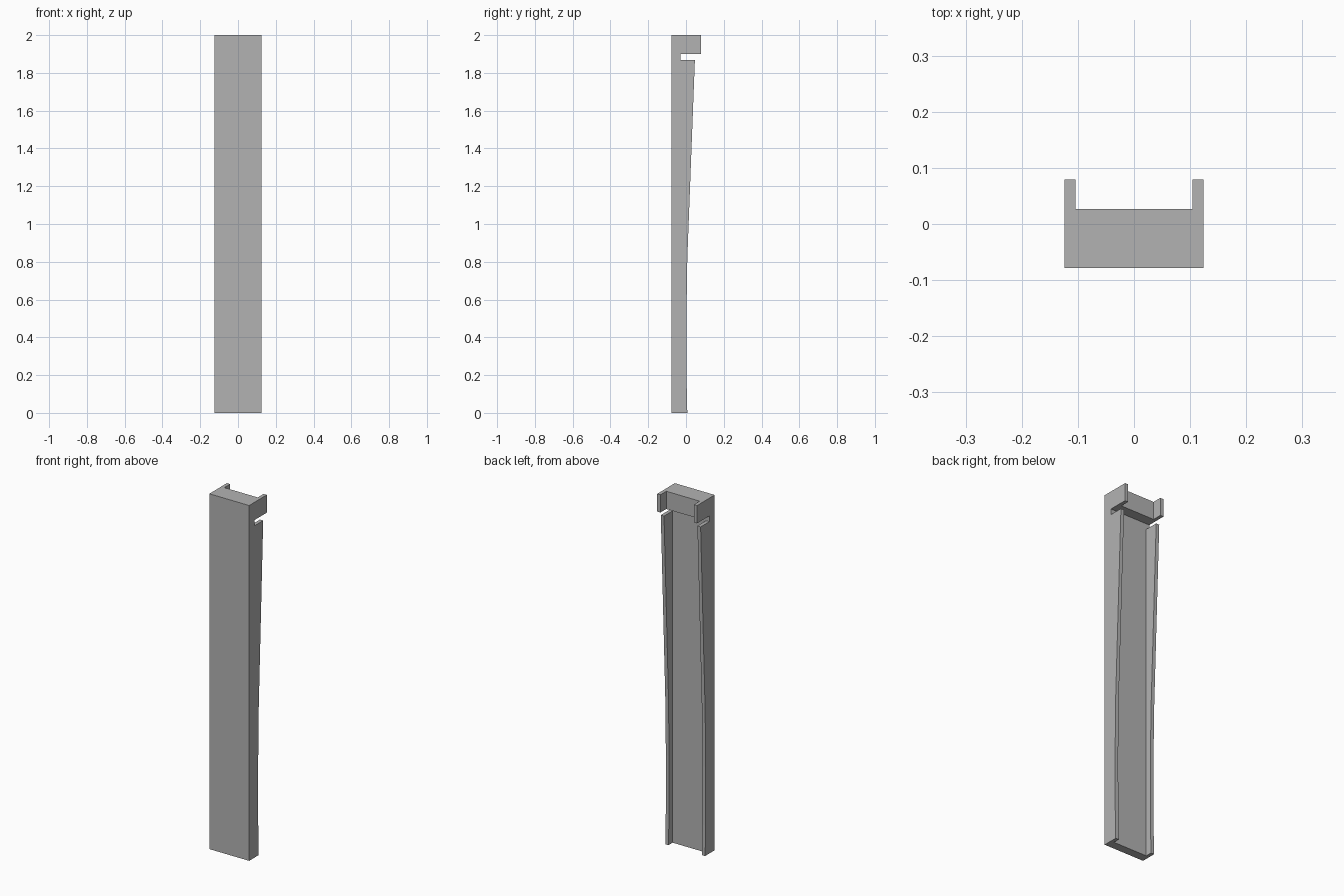
import bpy
import bmesh

cube = bpy.data.objects.get("Cube")
if cube:
    bpy.data.objects.remove(cube, do_unlink=True)

grey = bpy.data.materials.new("plain grey")
grey.use_nodes = True
colour = (0.45, 0.45, 0.45, 1)
grey.diffuse_color = colour
grey.node_tree.nodes["Principled BSDF"].inputs["Base Color"].default_value = colour

HALF_WIDTH, WALL = 0.124, 0.02
FRONT, BACK = -0.078, 0.079
PANEL_BACK, BLOCK_BACK = -0.03, 0.027
SLOT_LOW, SLOT_HIGH, TOP = 1.868, 1.9, 2.0


def extrude_profile(name, profile, x0, x1):
    """Extrude a (y, z) outline from x0 to x1."""
    bm = bmesh.new()
    face = bm.faces.new([bm.verts.new((x0, y, z)) for y, z in profile])
    result = bmesh.ops.extrude_face_region(bm, geom=[face])
    moved = [v for v in result["geom"] if isinstance(v, bmesh.types.BMVert)]
    bmesh.ops.translate(bm, verts=moved, vec=(x1 - x0, 0, 0))
    bmesh.ops.recalc_face_normals(bm, faces=bm.faces)
    mesh = bpy.data.meshes.new(name)
    bm.to_mesh(mesh)
    bm.free()
    mesh.materials.append(grey)
    obj = bpy.data.objects.new(name, mesh)
    bpy.context.collection.objects.link(obj)
    return obj


# Front panel with the solid block across its top
panel = [(FRONT, 0), (PANEL_BACK, 0), (PANEL_BACK, SLOT_HIGH),
         (BLOCK_BACK, SLOT_HIGH), (BLOCK_BACK, TOP), (FRONT, TOP)]
inner = HALF_WIDTH - WALL
extrude_profile("front_panel", panel, -inner, inner)

# Side walls: tapered back edge, slot, and top lug
wall = [(FRONT, 0), (0.007, 0), (0.003, 0.17), (0.002, 0.5), (0.007, 0.82),
        (0.047, SLOT_LOW), (PANEL_BACK, SLOT_LOW), (PANEL_BACK, SLOT_HIGH),
        (BACK, SLOT_HIGH), (BACK, TOP), (FRONT, TOP)]
for name, side in (("left_wall", 1), ("right_wall", -1)):
    extrude_profile(name, wall, side * inner, side * HALF_WIDTH)
